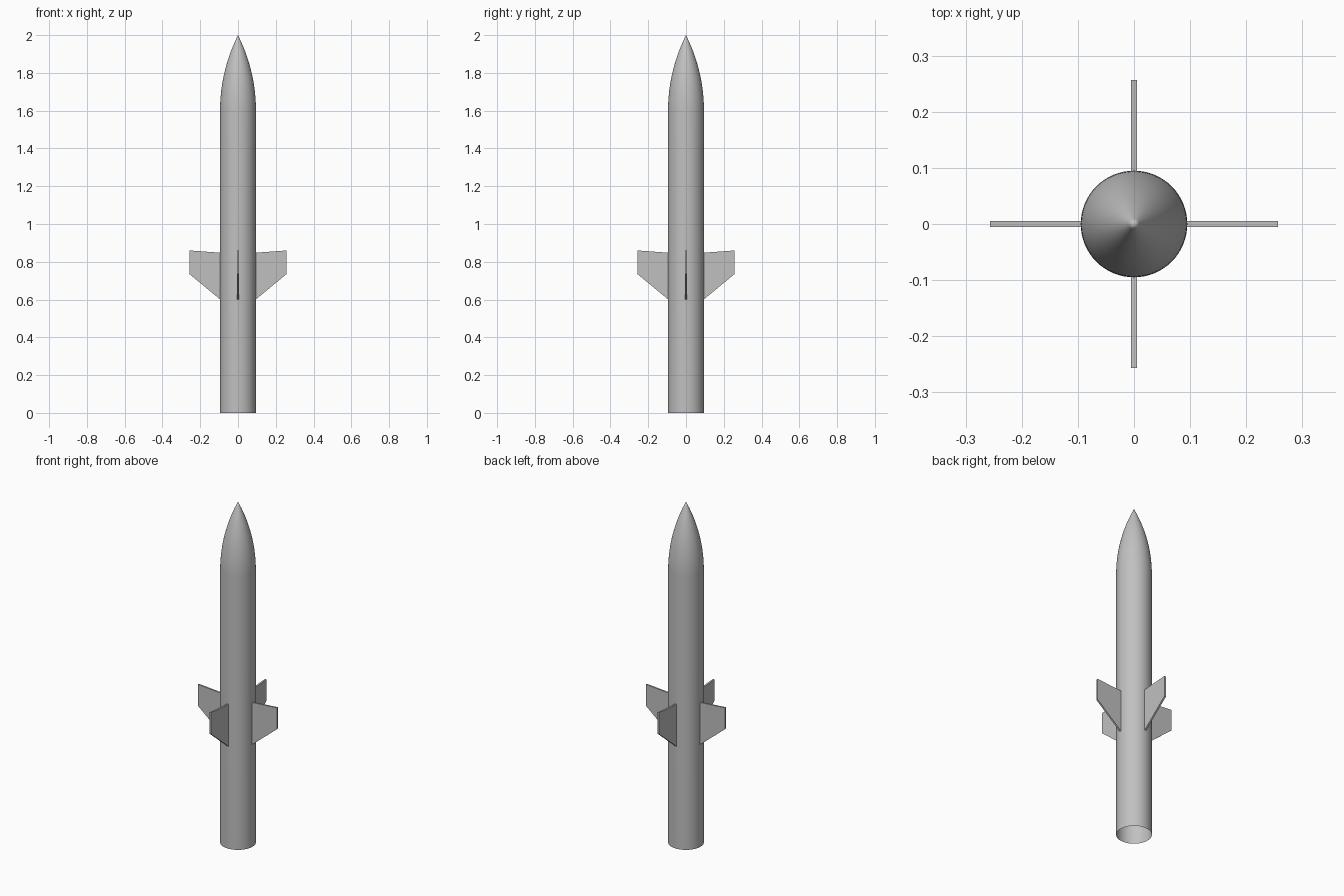
import bpy, bmesh, math
from mathutils import Matrix

old = bpy.data.objects.get("Cube")
if old:
    bpy.data.objects.remove(old, do_unlink=True)

RADIUS = 0.095
NOSE_BASE, TIP = 1.6, 2.0
SEGMENTS = 64

grey = bpy.data.materials.new("light grey")
grey.use_nodes = True
colour = (0.53, 0.53, 0.53, 1)
grey.diffuse_color = colour
grey.node_tree.nodes["Principled BSDF"].inputs["Base Color"].default_value = colour


def finish(name, bm, smooth=False):
    bmesh.ops.recalc_face_normals(bm, faces=bm.faces)
    mesh = bpy.data.meshes.new(name)
    bm.to_mesh(mesh)
    bm.free()
    mesh.materials.append(grey)
    obj = bpy.data.objects.new(name, mesh)
    bpy.context.collection.objects.link(obj)
    if smooth:
        bpy.ops.object.select_all(action="DESELECT")
        obj.select_set(True)
        bpy.context.view_layer.objects.active = obj
        bpy.ops.object.shade_smooth_by_angle(angle=math.radians(35))
    return obj


# Body: a tube open at the tail, running into a tangent ogive nose
length = TIP - NOSE_BASE
arc = (RADIUS ** 2 + length ** 2) / (2 * RADIUS)
profile = [(RADIUS, 0)]
STEPS = 20
for i in range(STEPS + 1):
    h = length * i / STEPS
    r = math.sqrt(arc ** 2 - h ** 2) - arc + RADIUS
    profile.append((max(r, 0), NOSE_BASE + h))

bm = bmesh.new()
verts = [bm.verts.new((r, 0, z)) for r, z in profile]
edges = [bm.edges.new(pair) for pair in zip(verts, verts[1:])]
bmesh.ops.spin(bm, geom=verts + edges, cent=(0, 0, 0), axis=(0, 0, 1),
               angle=math.tau, steps=SEGMENTS)
bmesh.ops.remove_doubles(bm, verts=bm.verts, dist=0.0001)
body = finish("body", bm, smooth=True)
# Make the open shell face outward
side = max(body.data.polygons, key=lambda p: p.area)
if side.normal.x * side.center.x + side.normal.y * side.center.y < 0:
    body.data.flip_normals()

# Four swept fins around the body
FIN = [(0.094, 0.60), (0.257, 0.735), (0.257, 0.86), (0.094, 0.848)]
THICKNESS = 0.01
for i, name in enumerate(("left", "back", "right", "front")):
    bm = bmesh.new()
    face = bm.faces.new([bm.verts.new((x, -THICKNESS / 2, z)) for x, z in FIN])
    out = bmesh.ops.extrude_face_region(bm, geom=[face], use_keep_orig=True)
    moved = [g for g in out["geom"] if isinstance(g, bmesh.types.BMVert)]
    bmesh.ops.translate(bm, verts=moved, vec=(0, THICKNESS, 0))
    bmesh.ops.rotate(bm, verts=bm.verts, cent=(0, 0, 0),
                     matrix=Matrix.Rotation(i * math.pi / 2, 3, "Z"))
    finish(name + "_fin", bm)
